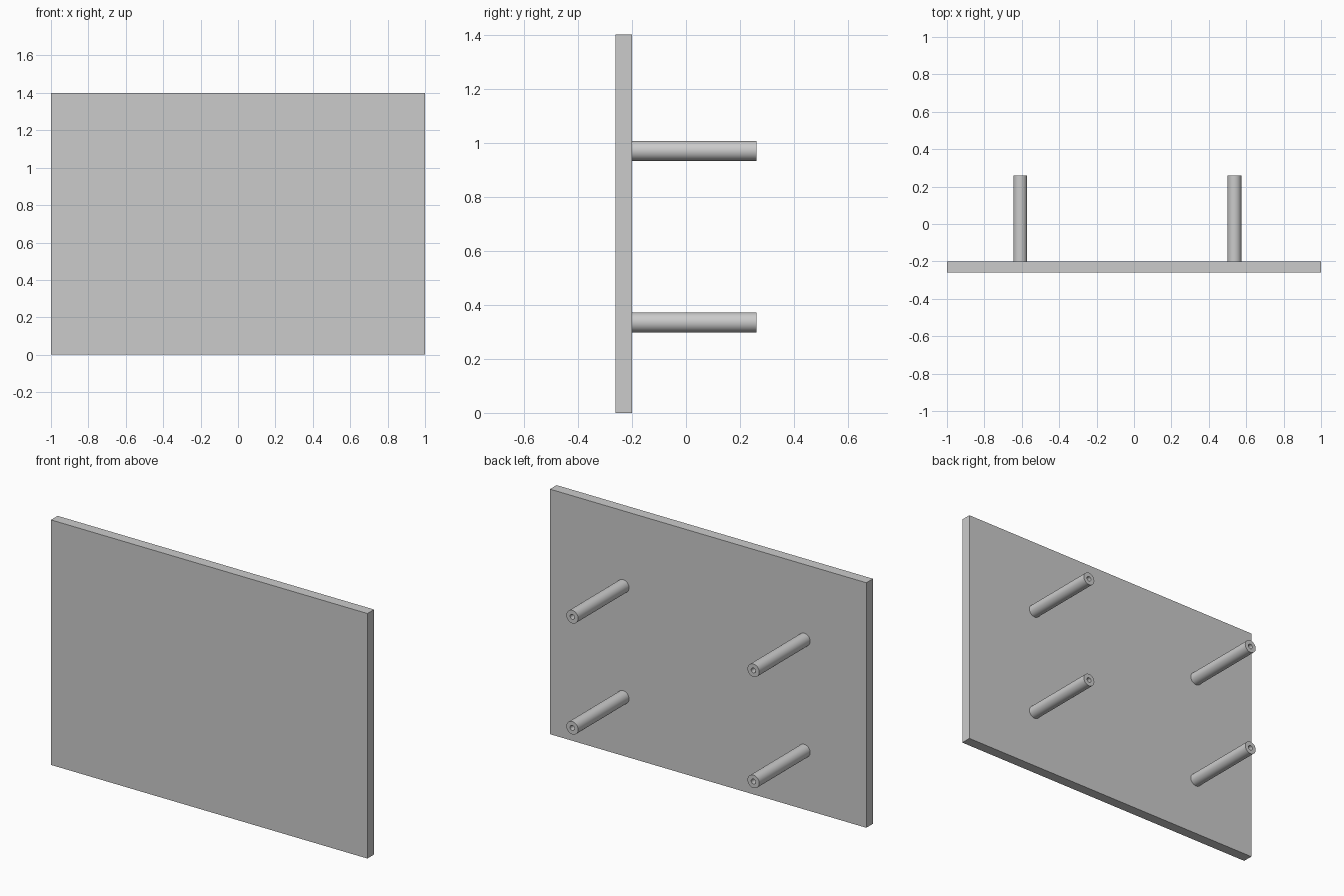
import bpy, bmesh, math
from mathutils import Matrix, Vector

if "Cube" in bpy.data.objects:
    bpy.data.objects.remove(bpy.data.objects["Cube"])

grey = bpy.data.materials.new("light_grey")
grey.diffuse_color = (0.6, 0.6, 0.6, 1)
grey.use_nodes = True
grey.node_tree.nodes["Principled BSDF"].inputs["Base Color"].default_value = grey.diffuse_color

FRONT, BACK, END = -0.26, -0.2, 0.26   # panel faces and post tips along y
HEIGHT = 1.4
POST_R, HOLE_R, HOLE_DEPTH = 0.037, 0.014, 0.2


def add_object(name, bm):
    bmesh.ops.recalc_face_normals(bm, faces=bm.faces)
    mesh = bpy.data.meshes.new(name)
    bm.to_mesh(mesh)
    bm.free()
    mesh.materials.append(grey)
    obj = bpy.data.objects.new(name, mesh)
    bpy.context.collection.objects.link(obj)
    return obj


# Flat upright panel
bm = bmesh.new()
bmesh.ops.create_cube(bm, size=1, matrix=Matrix.Translation((0, (FRONT + BACK) / 2, HEIGHT / 2))
                      @ Matrix.Diagonal((2, BACK - FRONT, HEIGHT, 1)))
add_object("panel", bm)


# Round post with a blind hole in its tip, turned from a profile about y
def post(name, x, z):
    profile = [(0, END - HOLE_DEPTH), (HOLE_R, END - HOLE_DEPTH), (HOLE_R, END),
               (POST_R, END), (POST_R, BACK), (0, BACK)]
    bm = bmesh.new()
    verts = [bm.verts.new((r, y, 0)) for r, y in profile]
    edges = [bm.edges.new(pair) for pair in zip(verts, verts[1:])]
    bmesh.ops.spin(bm, geom=verts + edges, cent=(0, 0, 0), axis=(0, 1, 0),
                   angle=math.tau, steps=48)
    bmesh.ops.remove_doubles(bm, verts=bm.verts, dist=1e-5)
    bmesh.ops.translate(bm, verts=bm.verts, vec=Vector((x, 0, z)))
    obj = add_object(name, bm)
    bpy.ops.object.select_all(action='DESELECT')
    obj.select_set(True)
    bpy.context.view_layer.objects.active = obj
    bpy.ops.object.shade_smooth_by_angle(angle=math.radians(30))


# Four posts behind the panel
for row, z in (("lower", 0.335), ("upper", 0.97)):
    for side, x in (("left", -0.608), ("right", 0.537)):
        post(f"{row}_{side}_post", x, z)
